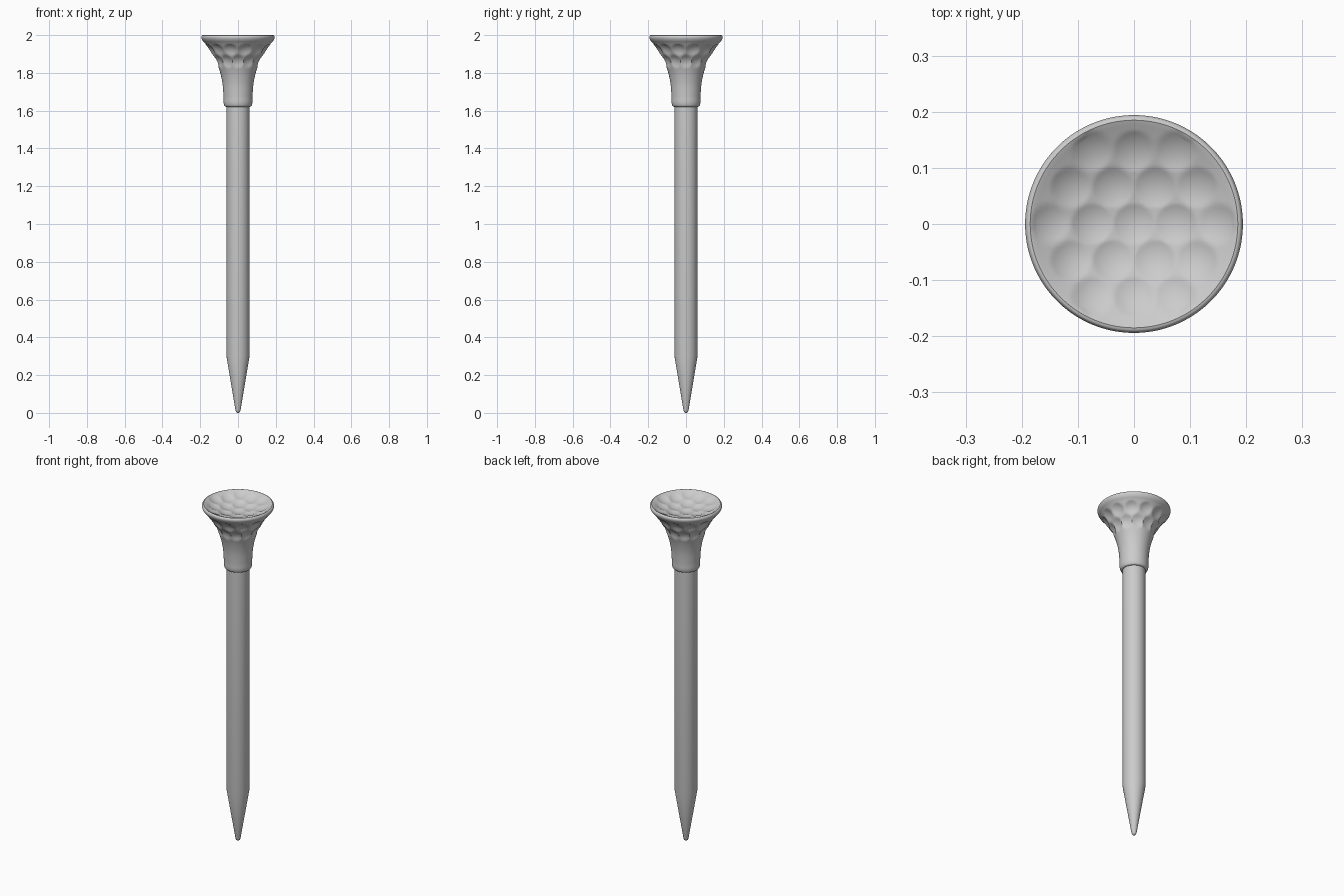
import bpy, bmesh
from math import sin, cos, pi, radians, hypot, exp, floor, sqrt
from mathutils import Vector

if "Cube" in bpy.data.objects:
    bpy.data.objects.remove(bpy.data.objects["Cube"])


def smooth_path(pts, n):
    """Catmull-Rom curve through (radius, height) points."""
    p = [Vector(q) for q in [pts[0]] + pts + [pts[-1]]]
    out = []
    for i in range(1, len(p) - 2):
        a, b, c, d = p[i - 1:i + 3]
        for k in range(n):
            t = k / n
            out.append(0.5 * (2 * b + (c - a) * t + (2 * a - 5 * b + 4 * c - d) * t * t
                              + (3 * b - a - 3 * c + d) * t ** 3))
    return out + [p[-1]]


def lathe(name, profile, seg, dent=None):
    """Revolve a profile that starts and ends on the z axis."""
    bm = bmesh.new()
    rings = [[bm.verts.new((r * cos(2 * pi * j / seg), r * sin(2 * pi * j / seg), z))
              for j in range(seg)] for r, z in profile[1:-1]]
    bottom = bm.verts.new((0, 0, profile[0][1]))
    top = bm.verts.new((0, 0, profile[-1][1]))
    for j in range(seg):
        k = (j + 1) % seg
        bm.faces.new((bottom, rings[0][k], rings[0][j]))
        bm.faces.new((top, rings[-1][j], rings[-1][k]))
        for a, b in zip(rings, rings[1:]):
            bm.faces.new((a[j], a[k], b[k], b[j]))
    bm.normal_update()
    if dent:
        moves = [(v, v.normal * dent(v.co, v.normal)) for v in bm.verts]
        for v, m in moves:
            v.co -= m
    mesh = bpy.data.meshes.new(name)
    bm.to_mesh(mesh)
    bm.free()
    ob = bpy.data.objects.new(name, mesh)
    bpy.context.collection.objects.link(ob)
    bpy.context.view_layer.objects.active = ob
    ob.select_set(True)
    bpy.ops.object.shade_smooth_by_angle(angle=radians(40))
    ob.select_set(False)
    return ob


# Dimple centres: hex pattern in the dish, two staggered rows on the flare
S = 0.075
dish_dimples = [Vector((S * (i + 0.5 * (j % 2)), S * 0.87 * j)) for i in range(-3, 4) for j in range(-2, 3)]
dish_dimples = [d for d in dish_dimples if d.length < 0.158]
N = 12
flare_dimples = []
for row, (r, z) in enumerate([(0.150, 1.925), (0.120, 1.86)]):
    for i in range(N):
        a = 2 * pi * (i + 0.5 * (row + 1)) / N
        flare_dimples.append(Vector((r * cos(a), r * sin(a), z)))


def bowl(dist, radius, depth):
    return depth * (1 - (dist / radius) ** 2) if dist < radius else 0


def dent(co, n):
    if n.z > 0.5 and co.xy.length < 0.18:
        return max(bowl((co.xy - d).length, 0.036, 0.006) for d in dish_dimples)
    if n.z < 0.3 and 1.8 < co.z < 1.97:
        return max(bowl((co - d).length, 0.037, 0.010) for d in flare_dimples)
    return 0


# Shaft with pointed tip
lathe("shaft", [(0, 0), (0.006, 0.001), (0.011, 0.006), (0.014, 0.016), (0.061, 0.30),
                (0.061, 1.70), (0, 1.70)], 64)

# Flared head with collar, rounded rim and concave dish
outer = smooth_path([(0.062, 1.62), (0.071, 1.625), (0.076, 1.643), (0.077, 1.68), (0.083, 1.75),
                     (0.100, 1.82), (0.131, 1.89), (0.170, 1.95), (0.188, 1.972),
                     (0.194, 1.987), (0.191, 1.997), (0.185, 2.0)], 8)
dish = [(r, 1.952 + 0.046 * (r / 0.18) ** 2) for r in [0.18 * (1 - i / 40) for i in range(41)]]
lathe("head", [(0, 1.62)] + [tuple(p) for p in outer] + dish, 144, dent)
